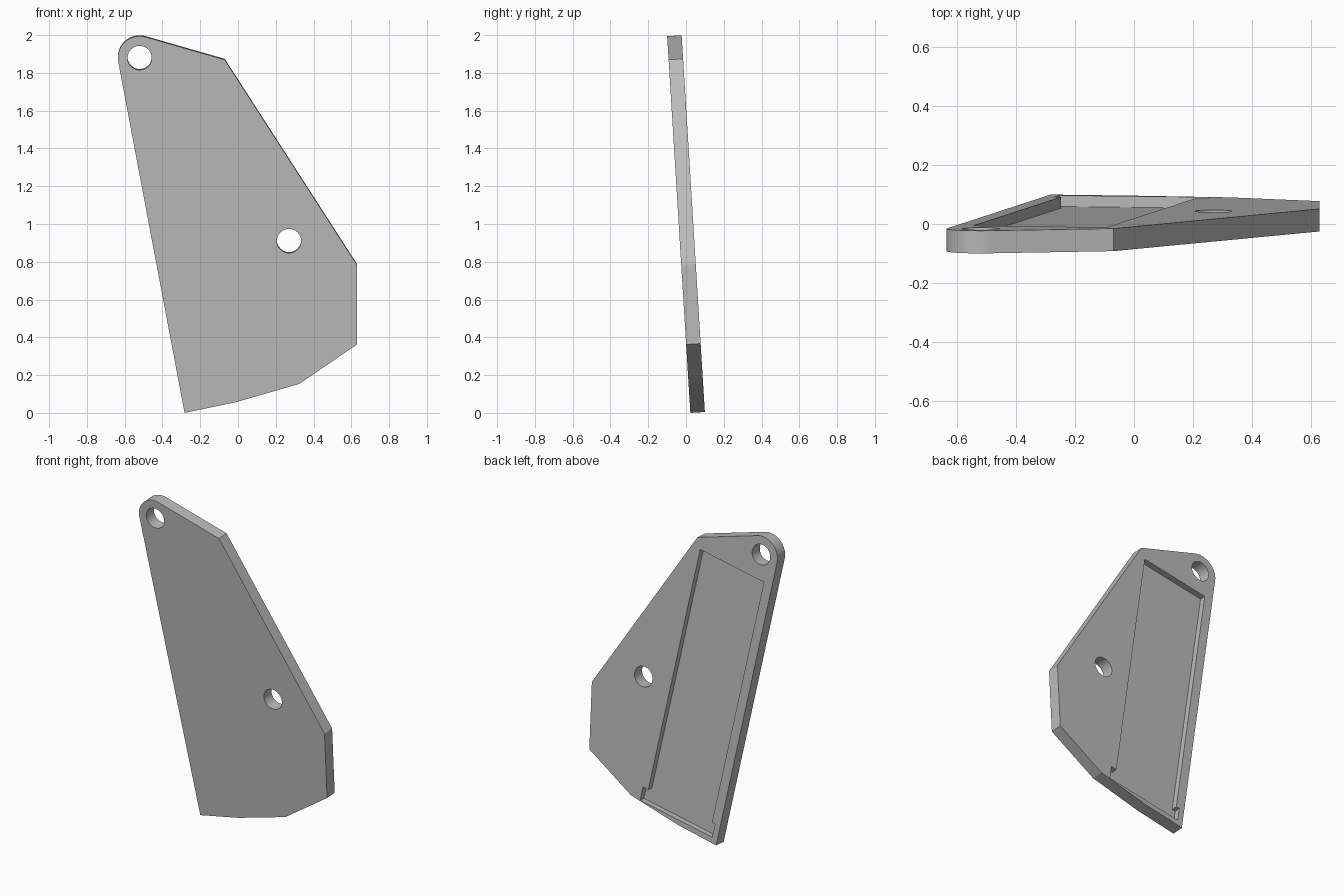
import bpy, bmesh
from math import radians, cos, sin
from mathutils import Vector

cube = bpy.data.objects.get("Cube")
if cube:
    bpy.data.objects.remove(cube, do_unlink=True)

THICK = 0.077
DEPTH = 0.038          # pocket depth, cut from the back

grey = bpy.data.materials.new("plain grey")
grey.use_nodes = True
colour = (0.5, 0.5, 0.5, 1)
grey.diffuse_color = colour
grey.node_tree.nodes["Principled BSDF"].inputs["Base Color"].default_value = colour


def arc(cx, cz, r, start, end, steps):
    """Points on a circle between two angles in degrees."""
    angles = [radians(start + (end - start) * i / steps) for i in range(steps + 1)]
    return [(cx + r * cos(a), cz + r * sin(a)) for a in angles]


def prism(name, points, y0, y1):
    """Extrude an outline in the xz plane from y0 to y1."""
    bm = bmesh.new()
    face = bm.faces.new([bm.verts.new((x, y0, z)) for x, z in points])
    new = bmesh.ops.extrude_face_region(bm, geom=[face])["geom"]
    bmesh.ops.translate(bm, vec=(0, y1 - y0, 0),
                        verts=[v for v in new if isinstance(v, bmesh.types.BMVert)])
    bmesh.ops.recalc_face_normals(bm, faces=bm.faces)
    mesh = bpy.data.meshes.new(name)
    bm.to_mesh(mesh)
    bm.free()
    mesh.materials.append(grey)
    obj = bpy.data.objects.new(name, mesh)
    bpy.context.collection.objects.link(obj)
    return obj


# Plate with a rounded upper corner
eye = (-0.521, 1.883)
outline = [(-0.283, 0), (-0.01, 0.057), (0.325, 0.154), (0.63, 0.363),
           (0.63, 0.785), (-0.07, 1.873)] + arc(*eye, 0.115, 74, 191, 20)
plate = prism("bracket_plate", outline, 0, THICK)

# Pocket outline follows the long slanted edge, with a wider slot at its foot
foot = Vector((-0.283, 0))
along = Vector((-0.186, 0.983))
across = Vector((0.983, 0.186))
steps = [(0.037, 0.037), (0.56, 0.037), (0.56, 0.125), (0.522, 0.125),
         (0.522, 1.735), (0.06, 1.735), (0.06, 0.125), (0.037, 0.125)]
pocket = [foot + across * a + along * b for a, b in steps]

cutters = [prism("pocket_cutter", pocket, THICK - DEPTH, THICK + 0.1)]
for centre in (eye, (0.27, 0.912)):
    cutters.append(prism("hole_cutter", arc(*centre, 0.064, 0, 348.75, 31), -0.1, THICK + 0.1))

bpy.ops.object.select_all(action="DESELECT")
plate.select_set(True)
bpy.context.view_layer.objects.active = plate
for cutter in cutters:
    cutter.hide_render = True
    mod = plate.modifiers.new("cut", "BOOLEAN")
    mod.operation = "DIFFERENCE"
    mod.solver = "EXACT"
    mod.object = cutter
    bpy.ops.object.modifier_apply(modifier=mod.name)
    bpy.data.objects.remove(cutter, do_unlink=True)

# Smooth the round walls, then lean the plate forward
bpy.ops.object.shade_smooth_by_angle(angle=radians(14))
plate.location.y = 0.023
plate.rotation_euler.x = 0.0615
